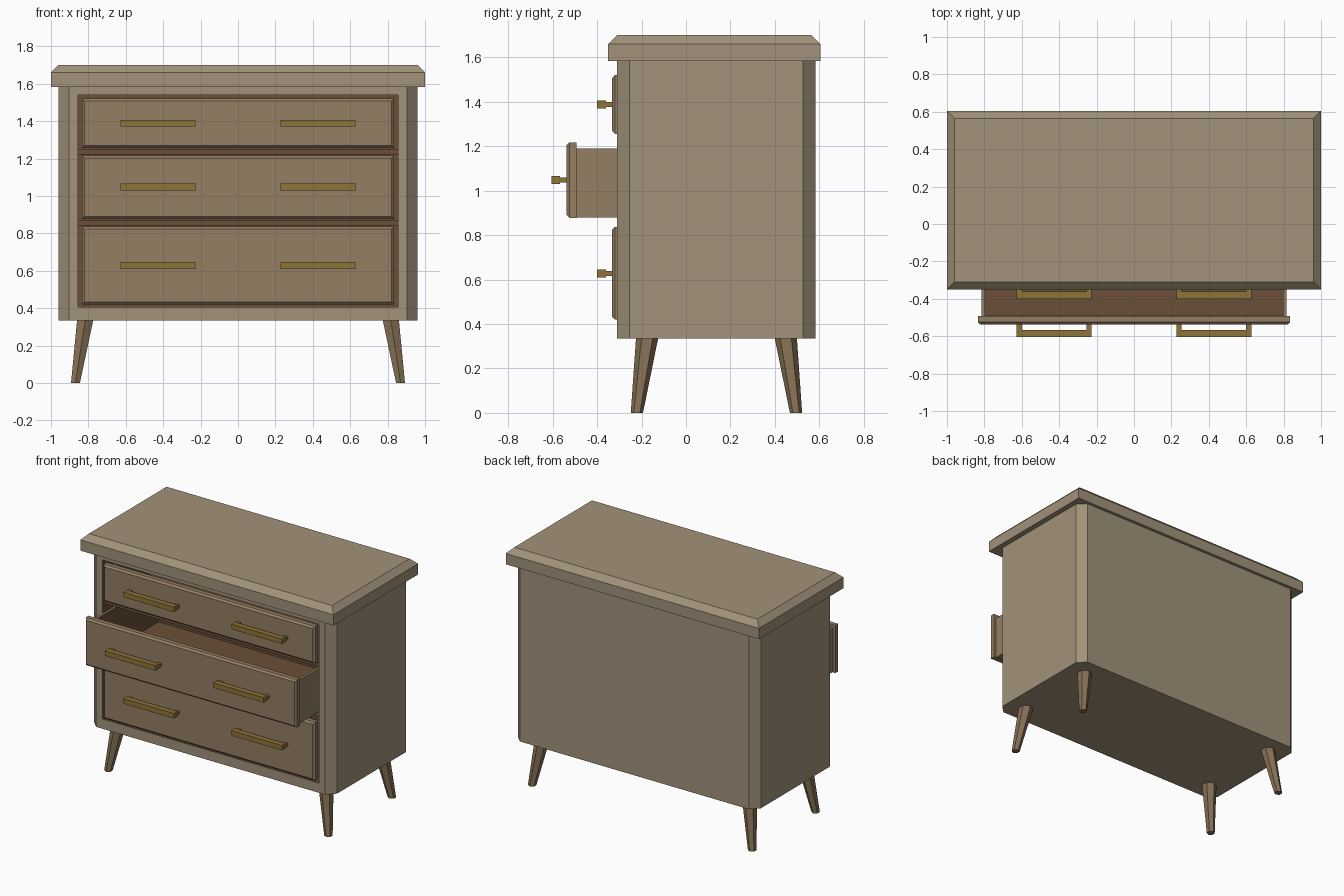
import bpy, bmesh
from math import cos, sin, pi
from mathutils import Vector

if "Cube" in bpy.data.objects:
    bpy.data.objects.remove(bpy.data.objects["Cube"])


def material(name, rgb):
    m = bpy.data.materials.new(name)
    m.diffuse_color = (*rgb, 1)
    m.use_nodes = True
    m.node_tree.nodes["Principled BSDF"].inputs["Base Color"].default_value = m.diffuse_color
    return m


WOOD = material("carcass wood", (0.36, 0.29, 0.195))
DRAWER = material("drawer wood", (0.295, 0.21, 0.125))
DARK = material("dark interior", (0.145, 0.078, 0.04))
BRASS = material("brass", (0.27, 0.175, 0.04))
LEG = material("leg wood", (0.24, 0.165, 0.09))


def box_bm(lo, hi, bm=None):
    bm = bm or bmesh.new()
    lo, hi = Vector(lo), Vector(hi)
    verts = bmesh.ops.create_cube(bm, size=1)["verts"]
    for v in verts:
        v.co = Vector([(lo[i] + hi[i]) / 2 + v.co[i] * (hi[i] - lo[i]) for i in range(3)])
    return bm


def finish(name, bm, *mats):
    bmesh.ops.recalc_face_normals(bm, faces=bm.faces)
    me = bpy.data.meshes.new(name)
    bm.to_mesh(me)
    bm.free()
    for m in mats:
        me.materials.append(m)
    ob = bpy.data.objects.new(name, me)
    bpy.context.collection.objects.link(ob)
    return ob


def face_towards(bm, d):
    # the outermost flat face looking along d
    bm.normal_update()
    d = Vector(d)
    return max((f for f in bm.faces if f.normal.dot(d) > 0.99),
               key=lambda f: f.calc_center_median().dot(d))


def recess(bm, direction, lo, hi, depth):
    # sink a rectangular pocket (lo..hi on the face) lined with material 1
    face = face_towards(bm, direction)
    bmesh.ops.inset_region(bm, faces=[face], thickness=0.01)
    c = face.calc_center_median()
    for v in face.verts:
        for i in range(3):
            if direction[i] == 0:
                v.co[i] = lo[i] if v.co[i] < c[i] else hi[i]
    floor = bmesh.ops.extrude_discrete_faces(bm, faces=[face])["faces"][0]
    bmesh.ops.translate(bm, vec=Vector(direction) * -depth, verts=floor.verts)
    for e in floor.edges:
        for f in e.link_faces:
            f.material_index = 1


# Carcass with chamfered upright corners and an open front
bm = box_bm((-0.96, -0.31, 0.335), (0.96, 0.583, 1.6))
upright = [e for e in bm.edges if abs(e.verts[0].co.z - e.verts[1].co.z) > 0.5]
bmesh.ops.bevel(bm, geom=upright, offset=0.056, segments=1, affect='EDGES')
recess(bm, (0, -1, 0), (-0.855, 0, 0.405), (0.855, 0, 1.54), 0.85)
finish("carcass", bm, WOOD, DARK)

# Top slab with a chamfered upper rim
bm = box_bm((-1, -0.35, 1.583), (1, 0.605, 1.70))
rim = list(face_towards(bm, (0, 0, 1)).edges)
bmesh.ops.bevel(bm, geom=rim, offset=0.04, segments=1, affect='EDGES')
finish("top", bm, WOOD)

# Dividers between the drawers
for i, z in enumerate((0.855, 1.236)):
    finish(f"divider_{i + 1}", box_bm((-0.86, -0.29, z - 0.015), (0.86, 0.54, z + 0.015)), DARK)


def drawer(name, z0, z1, pull):
    y = -0.333 - pull
    # front panel with a bevelled face
    bm = box_bm((-0.835, y, z0), (0.835, y + 0.045, z1))
    edges = list(face_towards(bm, (0, -1, 0)).edges)
    bmesh.ops.bevel(bm, geom=edges, offset=0.013, segments=1, affect='EDGES')
    finish(f"{name}_front", bm, DRAWER)
    # open box behind the panel
    yb, top = y + 0.80, z1 - 0.027
    bm = box_bm((-0.815, y + 0.04, z0 + 0.002), (0.815, yb, top))
    recess(bm, (0, 0, 1), (-0.797, y + 0.05, 0), (0.797, yb - 0.02, 0), top - z0 - 0.025)
    finish(f"{name}_box", bm, DRAWER, DARK)
    # two bar handles on posts
    zc = (z0 + z1) / 2
    for side, x in (("left", -0.427), ("right", 0.427)):
        bm = box_bm((x - 0.2, y - 0.067, zc - 0.018), (x + 0.2, y - 0.028, zc + 0.018))
        for px in (x - 0.186, x + 0.186):
            box_bm((px - 0.014, y - 0.03, zc - 0.011), (px + 0.014, y + 0.005, zc + 0.011), bm)
        finish(f"{name}_{side}_handle", bm, BRASS)


drawer("top_drawer", 1.256, 1.52, 0)
drawer("middle_drawer", 0.878, 1.217, 0.205)
drawer("bottom_drawer", 0.42, 0.836, 0)


def leg(name, top, bottom):
    # six-sided tapered, splayed leg
    bm = bmesh.new()
    rings = [[bm.verts.new((x + r * cos(pi / 2 + k * pi / 3), y + r * sin(pi / 2 + k * pi / 3), z))
              for k in range(6)]
             for (x, y, z), r in ((bottom, 0.0275), (top, 0.05))]
    for ring in rings:
        bm.faces.new(ring)
    for k in range(6):
        n = (k + 1) % 6
        bm.faces.new((rings[0][k], rings[0][n], rings[1][n], rings[1][k]))
    finish(name, bm, LEG)


for sx, side in ((-1, "left"), (1, "right")):
    leg(f"front_{side}_leg", (sx * 0.817, -0.175, 0.337), (sx * 0.869, -0.221, 0))
    leg(f"back_{side}_leg", (sx * 0.817, 0.449, 0.337), (sx * 0.869, 0.495, 0))
